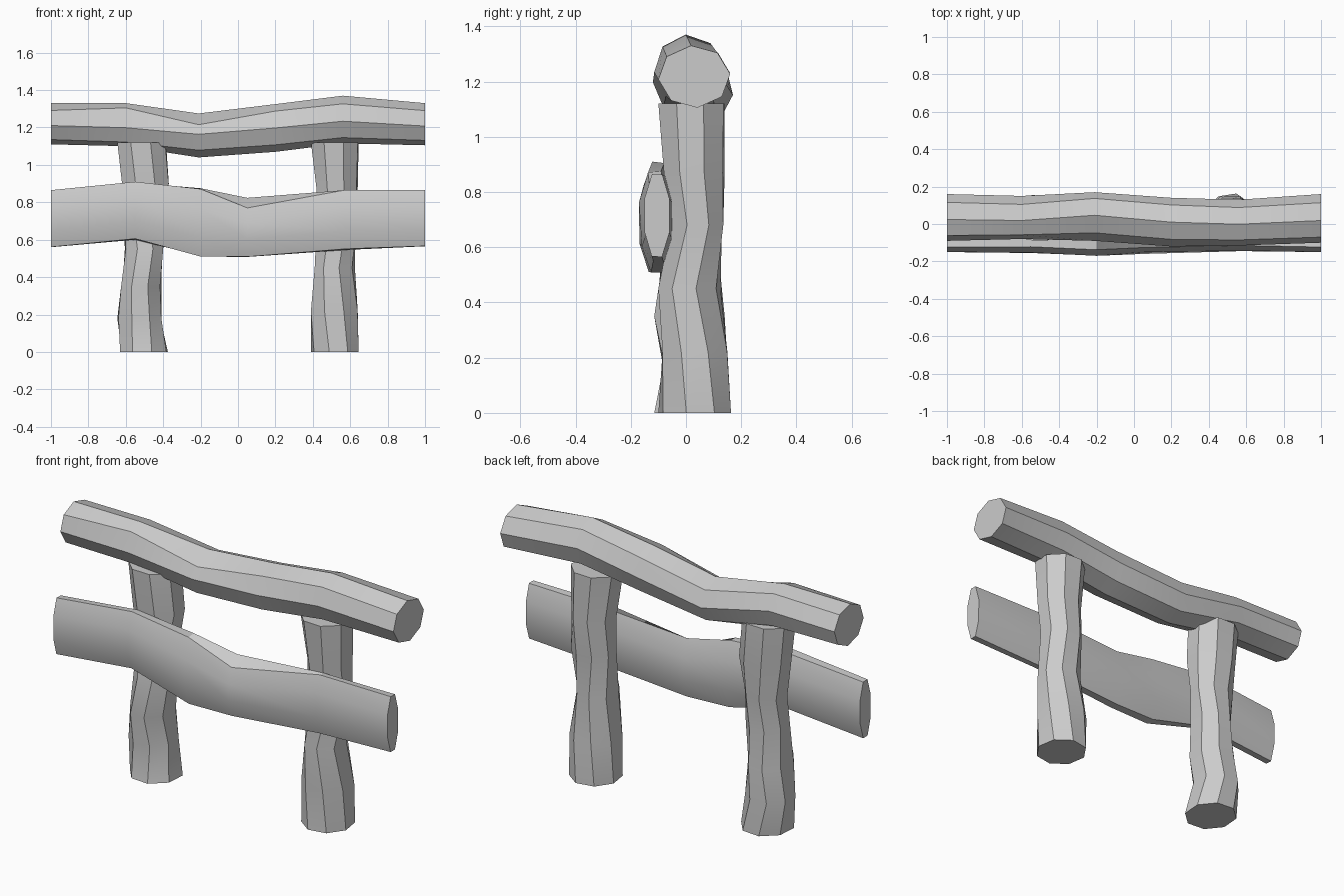
import bpy, math

SIDES = 8


def log(name, axis, sections, dents=None):
    """Loft 8-sided rings. Section: position, (min, max) of the 1st and 2nd
    cross axes, twist in degrees. dents shifts single ring corners."""
    verts, faces = [], []
    for s, (t, a0, a1, b0, b1, twist) in enumerate(sections):
        angs = [math.radians(twist) + 2 * math.pi * k / SIDES for k in range(SIDES)]
        ca, sa = [math.cos(a) for a in angs], [math.sin(a) for a in angs]
        ma, mb = max(ca), max(sa)
        for k in range(SIDES):
            a = (a0 + a1) / 2 + (a1 - a0) / 2 * ca[k] / ma
            b = (b0 + b1) / 2 + (b1 - b0) / 2 * sa[k] / mb
            da, db = (dents or {}).get((s, k), (0, 0))
            a, b = a + da, b + db
            verts.append((t, a, b) if axis == 'X' else (a, b, t))
    for s in range(len(sections) - 1):
        for k in range(SIDES):
            i, j = s * SIDES + k, s * SIDES + (k + 1) % SIDES
            faces.append((i, j, j + SIDES, i + SIDES))
    last = (len(sections) - 1) * SIDES
    faces.append(tuple(reversed(range(SIDES))))
    faces.append(tuple(range(last, last + SIDES)))
    me = bpy.data.meshes.new(name)
    me.from_pydata(verts, [], faces)
    me.update()
    ob = bpy.data.objects.new(name, me)
    bpy.context.collection.objects.link(ob)
    bpy.context.view_layer.objects.active = ob
    bpy.ops.object.select_all(action='DESELECT')
    ob.select_set(True)
    bpy.ops.object.shade_smooth_by_angle(angle=math.radians(30))
    return ob


# Top rail resting on the posts (cross axes y, z)
log("top_rail", 'X', [
    (-1.00, -0.09, 0.16, 1.11, 1.33, 5),
    (-0.60, -0.08, 0.15, 1.10, 1.33, 8),
    (-0.21, -0.09, 0.17, 1.04, 1.275, -3),
    (0.20, -0.12, 0.14, 1.07, 1.325, 0),
    (0.56, -0.115, 0.13, 1.115, 1.37, 4),
    (1.00, -0.10, 0.16, 1.105, 1.33, 5),
], {(2, 3): (0, -0.03), (1, 3): (0, 0.02)})

# Flattened lower rail on the front of the posts
log("lower_rail", 'X', [
    (-1.00, -0.15, -0.06, 0.56, 0.865, 22),
    (-0.55, -0.155, -0.05, 0.60, 0.91, 20),
    (-0.20, -0.17, -0.055, 0.51, 0.875, 24),
    (0.05, -0.16, -0.045, 0.508, 0.825, 22),
    (0.57, -0.145, -0.05, 0.545, 0.865, 20),
    (1.00, -0.15, -0.06, 0.565, 0.865, 22),
], {(3, 2): (0, -0.055), (3, 3): (0.01, -0.045)})

# Left post (cross axes x, y)
log("left_post", 'Z', [
    (0.00, -0.63, -0.375, -0.115, 0.155, 18),
    (0.18, -0.645, -0.41, -0.085, 0.15, 26),
    (0.35, -0.625, -0.41, -0.115, 0.14, 18),
    (0.55, -0.605, -0.40, -0.09, 0.125, 26),
    (0.72, -0.61, -0.39, -0.07, 0.13, 14),
    (0.90, -0.62, -0.37, -0.08, 0.14, 22),
    (1.12, -0.645, -0.385, -0.09, 0.14, 20),
])

# Right post
log("right_post", 'Z', [
    (0.00, 0.39, 0.645, -0.10, 0.163, 32),
    (0.22, 0.39, 0.64, -0.085, 0.15, 22),
    (0.45, 0.41, 0.625, -0.10, 0.125, 12),
    (0.68, 0.415, 0.635, -0.06, 0.135, 26),
    (0.87, 0.42, 0.64, -0.08, 0.14, 18),
    (1.12, 0.39, 0.645, -0.10, 0.14, 20),
])
